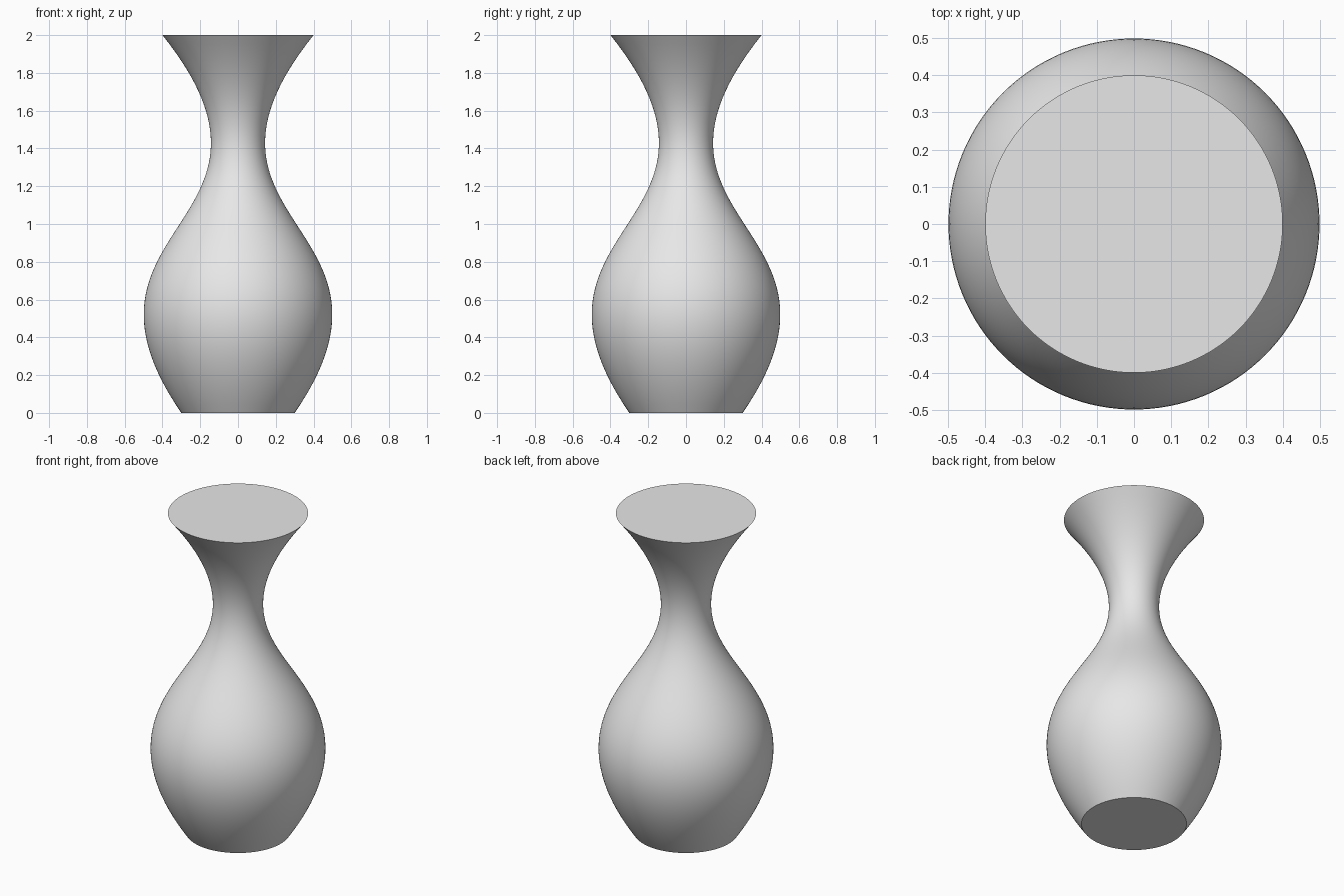
import bpy
import bmesh
import math
from mathutils import Vector
from mathutils.geometry import interpolate_bezier

SEGMENTS = 128
PROFILE_POINTS = 65

cube = bpy.data.objects.get("Cube")
if cube:
    bpy.data.objects.remove(cube, do_unlink=True)

# Plain grey material
grey = bpy.data.materials.new("light grey")
grey.use_nodes = True
colour = (0.8, 0.8, 0.8, 1.0)
grey.diffuse_color = colour
for node in grey.node_tree.nodes:
    if node.type == "BSDF_PRINCIPLED":
        node.inputs["Base Color"].default_value = colour

# Side profile: one S-shaped curve from foot to rim
profile = interpolate_bezier(
    Vector((0.3, 0, 0)), Vector((0.99, 0, 1)),
    Vector((-0.4, 0, 1)), Vector((0.4, 0, 2)), PROFILE_POINTS)

# Revolve the profile, closing it flat at the foot and the rim
bm = bmesh.new()
rings = []
for p in profile:
    rings.append([
        bm.verts.new((p.x * math.cos(a), p.x * math.sin(a), p.z))
        for a in (math.tau * i / SEGMENTS for i in range(SEGMENTS))])
for low, high in zip(rings, rings[1:]):
    for i in range(SEGMENTS):
        j = (i + 1) % SEGMENTS
        bm.faces.new((low[i], low[j], high[j], high[i]))
bm.faces.new(reversed(rings[0]))
bm.faces.new(rings[-1])

mesh = bpy.data.meshes.new("vase")
bm.to_mesh(mesh)
bm.free()
mesh.materials.append(grey)
vase = bpy.data.objects.new("vase", mesh)
bpy.context.collection.objects.link(vase)

# Smooth wall with crisp foot and rim edges
bpy.ops.object.select_all(action="DESELECT")
vase.select_set(True)
bpy.context.view_layer.objects.active = vase
bpy.ops.object.shade_smooth_by_angle(angle=math.radians(30))
